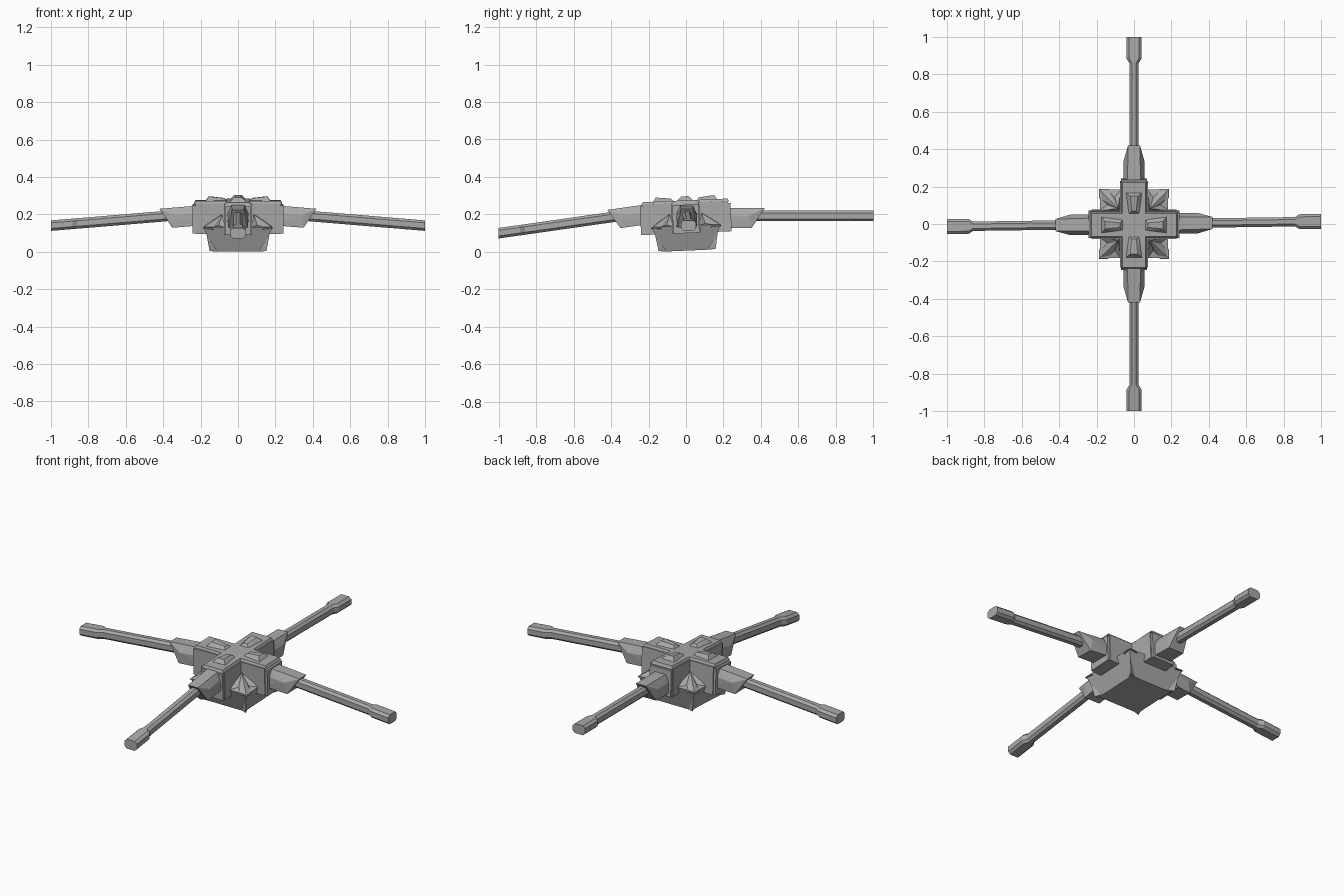
import bpy, bmesh, math
from mathutils import Matrix, Vector

if "Cube" in bpy.data.objects:
    bpy.data.objects.remove(bpy.data.objects["Cube"], do_unlink=True)

grey = bpy.data.materials.new("mid_grey")
grey.use_nodes = True
grey.diffuse_color = (0.4, 0.4, 0.4, 1)
grey.node_tree.nodes["Principled BSDF"].inputs["Base Color"].default_value = (0.4, 0.4, 0.4, 1)

# The hull leans slightly forward about its middle
TILT = (Matrix.Translation((0, 0, 0.15)) @ Matrix.Rotation(math.radians(2.5), 4, 'X')
        @ Matrix.Translation((0, 0, -0.15)))


def turn(deg):
    return Matrix.Rotation(math.radians(deg), 4, 'Z')


def finish(name, bm, matrix):
    bm.transform(matrix)
    bmesh.ops.recalc_face_normals(bm, faces=bm.faces)
    mesh = bpy.data.meshes.new(name)
    bm.to_mesh(mesh)
    bm.free()
    mesh.materials.append(grey)
    obj = bpy.data.objects.new(name, mesh)
    bpy.context.collection.objects.link(obj)
    return obj


def hull(name, points, matrix):
    """Flat-faced convex solid around the points."""
    bm = bmesh.new()
    for p in points:
        bm.verts.new(p)
    res = bmesh.ops.convex_hull(bm, input=bm.verts)
    loose = [v for v in bm.verts if not v.link_faces]
    bmesh.ops.delete(bm, geom=loose, context='VERTS')
    bmesh.ops.dissolve_limit(bm, angle_limit=0.01, verts=bm.verts, edges=bm.edges)
    return finish(name, bm, matrix)


def block(name, x, y, z, matrix, inset=0.0):
    """Box between ranges, its top drawn in by inset."""
    pts = [(a, b, z[0]) for a in x for b in y]
    pts += [(a, b, z[1]) for a in (x[0] + inset, x[1] - inset)
            for b in (y[0] + inset, y[1] - inset)]
    return hull(name, pts, matrix)


def both(points):
    return [(r, s * w, z) for r, w, z in points for s in (-1, 1)]


def loft(name, rings, matrix):
    """Skin a row of equal closed rings and cap the ends."""
    bm = bmesh.new()
    loops = [[bm.verts.new(p) for p in ring] for ring in rings]
    n = len(loops[0])
    for a, b in zip(loops, loops[1:]):
        for i in range(n):
            j = (i + 1) % n
            bm.faces.new((a[i], a[j], b[j], b[i]))
    bm.faces.new(loops[0])
    bm.faces.new(loops[-1])
    return finish(name, bm, matrix)


# Tapered lower hull
pts = [(sx * h, sy * h, z) for h, z in ((0.135, 0.007), (0.183, 0.14), (0.08, 0.16))
       for sx in (-1, 1) for sy in (-1, 1)]
hull("lower_hull", pts, TILT)

# Crossed upper body with stepped caps
for i in range(2):
    m = TILT @ turn(90 * i)
    block("upper_body", (-0.228, 0.228), (-0.075, 0.075), (0.1, 0.262), m)
    block("top_cap", (-0.235, 0.235), (-0.07, 0.07), (0.258, 0.275), m, 0.008)

# Per side: end panel, roof wedge
for i in range(4):
    m = TILT @ turn(90 * i)
    block("end_panel", (0.22, 0.242), (-0.07, 0.07), (0.1, 0.252), m)
    hull("roof_wedge", both([(0.06, 0.03, 0.272), (0.175, 0.045, 0.272),
                             (0.075, 0.012, 0.288), (0.155, 0.02, 0.297)]), m)

# Per corner: faceted spike and small fin below it
for i in range(4):
    m = TILT @ turn(90 * i)
    bm = bmesh.new()
    apex = bm.verts.new((0.085, 0.085, 0.205))
    half = [(0.07, 0.185, 0.14), (0.11, 0.165, 0.125), (0.14, 0.187, 0.13)]
    rim = half + [(0.187, 0.187, 0.135)] + [(y, x, z) for x, y, z in reversed(half)]
    rim = [bm.verts.new(p) for p in rim]
    root = bm.verts.new((0.07, 0.07, 0.1))
    for a, b in zip(rim, rim[1:]):
        bm.faces.new((apex, a, b))
        bm.faces.new((root, b, a))
    bm.faces.new((apex, root, rim[0]))
    bm.faces.new((apex, rim[-1], root))
    finish("corner_spike", bm, m)
    hull("corner_fin", [(0.168, 0.168, 0.1), (0.152, 0.152, 0.01), (0.115, 0.138, 0.01),
                        (0.138, 0.115, 0.01), (0.12, 0.12, 0.08)], m)

# Arms: name, heading, height of the centre line at r = 0.4, downward slope
ARMS = [("left", 0.8, 0.19, 0.083), ("back", 90, 0.192, 0.0),
        ("right", 180.8, 0.19, 0.083), ("front", 270, 0.185, 0.142)]
for name, heading, height, slope in ARMS:
    shear = Matrix.Identity(4)
    shear[2][0] = -slope
    shear[2][3] = height + 0.4 * slope
    m = turn(heading) @ shear

    # Wedge sleeve that holds the arm
    hull(name + "_sleeve", both([(0.2, 0.035, 0.042), (0.42, 0.032, 0.042),
                                 (0.2, 0.055, 0.0), (0.34, 0.055, 0.0),
                                 (0.2, 0.055, -0.065), (0.35, 0.05, -0.065)]), m)

    # Rod widening into the tip
    rings = []
    for r, w, top in ((0.3, 0.025, 0.012), (0.86, 0.025, 0.012),
                      (0.885, 0.04, 0.026), (1.0, 0.04, 0.026)):
        rings.append([(r, w, 0.015), (r, top, 0.028), (r, -top, 0.028), (r, -w, 0.015),
                      (r, -w, -0.015), (r, -top, -0.028), (r, top, -0.028), (r, w, -0.015)])
    loft(name + "_arm", rings, m)
